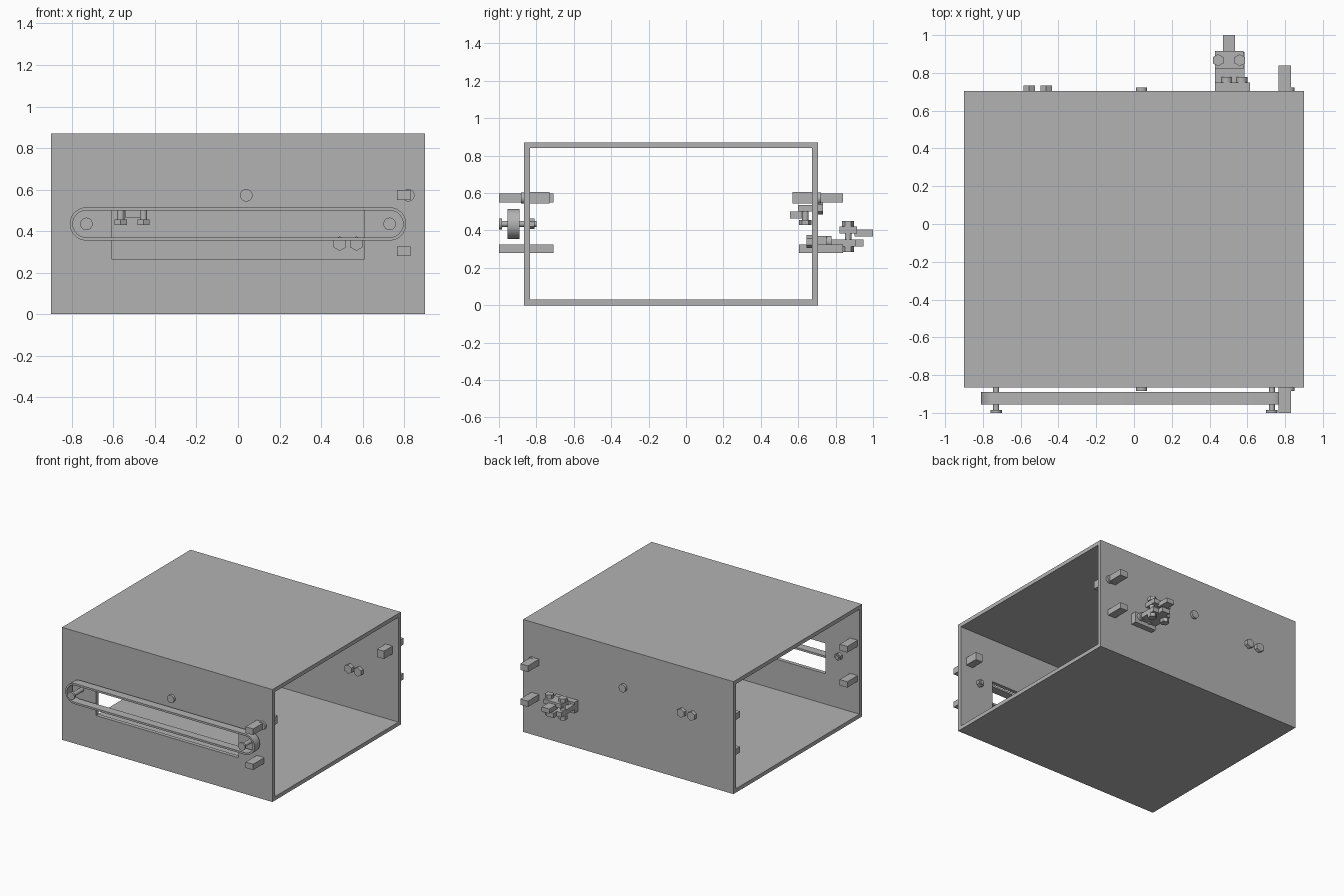
import bpy
import bmesh
from math import pi, cos, sin
from mathutils import Matrix, Vector

if "Cube" in bpy.data.objects:
    bpy.data.objects.remove(bpy.data.objects["Cube"], do_unlink=True)

grey = bpy.data.materials.new("plain_grey")
grey.use_nodes = True
grey.diffuse_color = (0.45, 0.45, 0.45, 1)
grey.node_tree.nodes["Principled BSDF"].inputs["Base Color"].default_value = grey.diffuse_color

FRONT, BACK, WALL = -0.865, 0.705, 0.03
FRONT_IN, BACK_IN = FRONT + WALL, BACK - WALL


def finish(name, bm):
    mesh = bpy.data.meshes.new(name)
    bmesh.ops.recalc_face_normals(bm, faces=bm.faces)
    bm.to_mesh(mesh)
    bm.free()
    mesh.materials.append(grey)
    obj = bpy.data.objects.new(name, mesh)
    bpy.context.collection.objects.link(obj)
    return obj


def box(name, x, y, z):
    """Box from (min, max) pairs."""
    bm = bmesh.new()
    size = Vector([b - a for a, b in (x, y, z)])
    mid = Vector([(a + b) / 2 for a, b in (x, y, z)])
    bmesh.ops.create_cube(bm, size=1, matrix=Matrix.Translation(mid) @ Matrix.Diagonal(size).to_4x4())
    return finish(name, bm)


def rod(name, start, end, radius, sides=24):
    """Cylinder or hexagonal prism between two points."""
    bm = bmesh.new()
    a, b = Vector(start), Vector(end)
    turn = (b - a).to_track_quat('Z', 'Y').to_matrix().to_4x4()
    bmesh.ops.create_cone(bm, cap_ends=True, segments=sides, radius1=radius, radius2=radius,
                          depth=(b - a).length, matrix=Matrix.Translation((a + b) / 2) @ turn)
    obj = finish(name, bm)
    if sides > 6:
        bpy.ops.object.select_all(action='DESELECT')
        obj.select_set(True)
        bpy.context.view_layer.objects.active = obj
        bpy.ops.object.shade_smooth_by_angle()
    return obj


def cut(target, cutter):
    cutter.hide_render = True
    mod = target.modifiers.new("cut", 'BOOLEAN')
    mod.operation, mod.solver, mod.object = 'DIFFERENCE', 'EXACT', cutter
    bpy.context.view_layer.objects.active = target
    bpy.ops.object.modifier_apply(modifier=mod.name)
    bpy.data.objects.remove(cutter, do_unlink=True)


# Housing: rectangular tube open at both ends, with a slot in the front
housing = box("housing", (-0.9, 0.9), (FRONT, BACK), (0, 0.87))
cut(housing, box("cavity", (-1, 1), (FRONT_IN, BACK_IN), (WALL, 0.87 - WALL)))
cut(housing, box("slot", (-0.61, 0.61), (FRONT - 0.1, FRONT_IN + 0.1), (0.265, 0.5)))

# Drive belt: a stadium loop
bm = bmesh.new()
rings = []
for y, radius in ((-0.955, 0.08), (-0.89, 0.08), (-0.89, 0.065), (-0.955, 0.065)):
    ring = []
    for side in (1, -1):
        for i in range(17):
            a = -pi / 2 + pi * i / 16
            ring.append(bm.verts.new((side * (0.73 + radius * cos(a)), y, 0.435 + side * radius * sin(a))))
    rings.append(ring)
for k, ring in enumerate(rings):
    nxt = rings[(k + 1) % 4]
    for i in range(len(ring)):
        j = (i + 1) % len(ring)
        bm.faces.new((ring[i], ring[j], nxt[j], nxt[i]))
belt = finish("belt", bm)
bpy.ops.object.select_all(action='DESELECT')
belt.select_set(True)
bpy.context.view_layer.objects.active = belt
bpy.ops.object.shade_smooth_by_angle()

# Belt axles through the front wall
for x in (-0.73, 0.73):
    rod("axle_shaft", (x, -0.99, 0.435), (x, -0.8, 0.435), 0.016)
    rod("axle_head", (x, -1, 0.435), (x, -0.985, 0.435), 0.03)
    rod("axle_nut", (x, FRONT_IN, 0.435), (x, FRONT_IN + 0.025, 0.435), 0.028, 6)

# Latch blocks: outside at one end, inside at the other
for z in ((0.55, 0.598), (0.28, 0.325)):
    box("front_outer_latch", (0.765, 0.83), (-1, FRONT), z)
    box("back_outer_latch", (0.765, 0.83), (BACK, 0.84), z)
    box("front_inner_latch", (-0.885, -0.82), (FRONT_IN, -0.708), z)
    box("back_inner_latch", (-0.885, -0.82), (0.604, BACK_IN), z)

# Inner stop blocks, each held by a screw from outside
for x in (0.04, 0.82):
    for name, outer, inner, out in (("front", FRONT, FRONT_IN, -1), ("back", BACK, BACK_IN, 1)):
        rod(name + "_stop_screw", (x, outer, 0.573), (x, outer + out * 0.018, 0.573), 0.03)
        box(name + "_stop_block", (x - 0.03, x + 0.03),
            sorted((inner, inner - out * 0.105)), (0.545, 0.605))

# Outer clamp on the back wall
box("clamp_wall_plate", (0.43, 0.615), (BACK, 0.75), (0.285, 0.37))
box("clamp_shelf", (0.43, 0.585), (0.75, 0.91), (0.315, 0.352))
box("clamp_top", (0.43, 0.58), (0.82, 0.915), (0.385, 0.42))
box("clamp_lower_arm", (0.47, 0.535), (0.9, 0.95), (0.315, 0.352))
box("clamp_upper_arm", (0.47, 0.535), (0.9, 1.0), (0.368, 0.404))
for x in (0.445, 0.56):
    rod("clamp_bolt", (x, 0.867, 0.29), (x, 0.867, 0.44), 0.018)
    rod("clamp_bolt_head", (x, 0.867, 0.42), (x, 0.867, 0.45), 0.032, 6)
    rod("clamp_bolt_nut", (x, 0.867, 0.285), (x, 0.867, 0.315), 0.032, 6)
for x in (0.49, 0.57):
    rod("clamp_mount_bolt", (x, BACK_IN, 0.34), (x, 0.765, 0.34), 0.018)
    rod("clamp_mount_head", (x, 0.75, 0.34), (x, 0.778, 0.34), 0.03)
    rod("clamp_mount_nut", (x, 0.645, 0.34), (x, BACK_IN, 0.34), 0.035, 6)

# Inner clamp on the back wall
box("inner_clamp_plate", (-0.6, -0.42), (0.6, BACK_IN), (0.5, 0.535))
box("inner_clamp_arm", (-0.545, -0.47), (0.555, 0.64), (0.465, 0.502))
for x in (-0.565, -0.455):
    rod("inner_clamp_bolt", (x, 0.638, 0.44), (x, 0.638, 0.51), 0.018)
    rod("inner_clamp_head", (x, 0.638, 0.43), (x, 0.638, 0.455), 0.034, 6)
for x in (-0.555, -0.465):
    rod("inner_mount_nut", (x, BACK, 0.52), (x, 0.733, 0.52), 0.035, 6)
